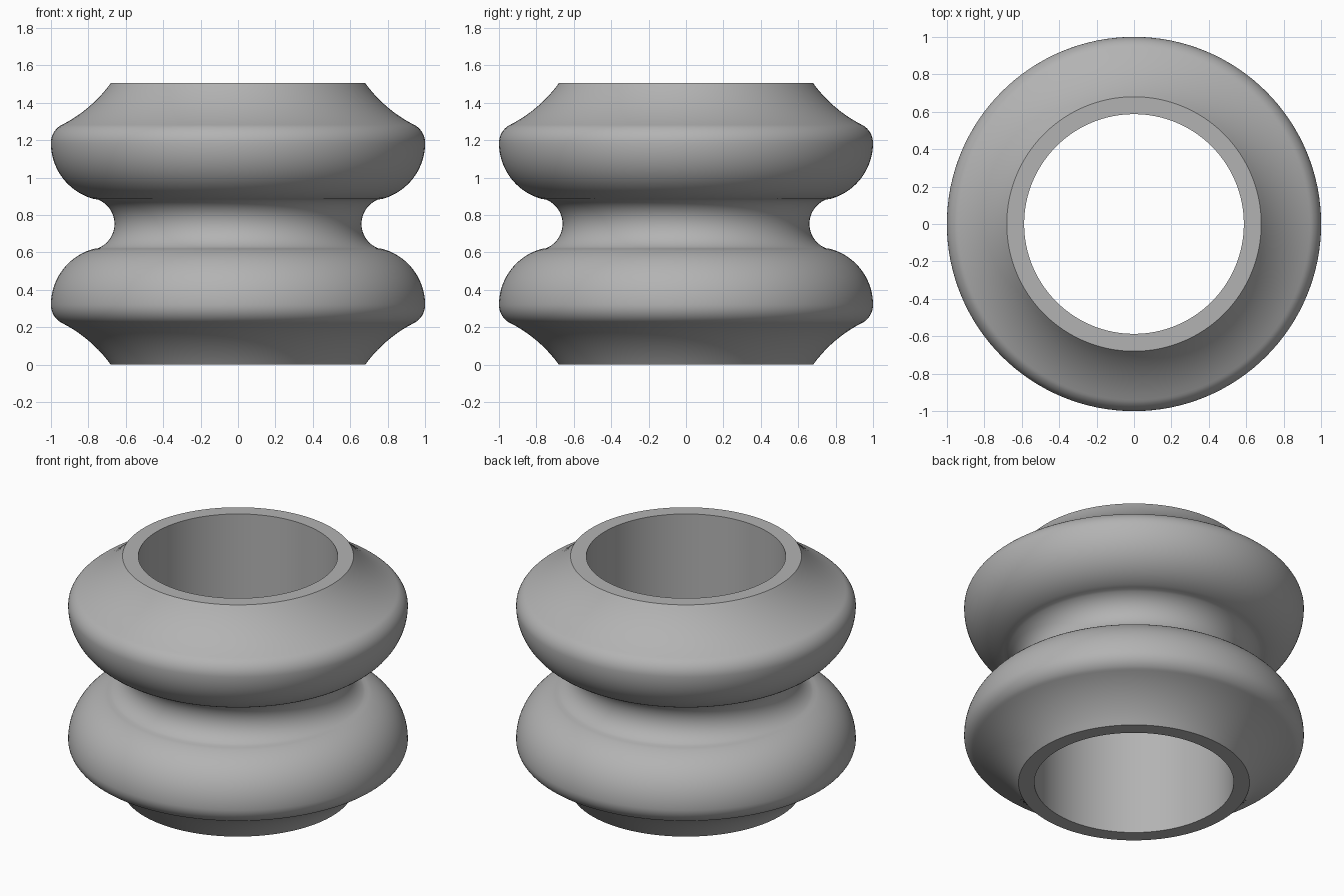
import bpy, bmesh, math

if "Cube" in bpy.data.objects:
    bpy.data.objects.remove(bpy.data.objects["Cube"])

HEIGHT = 1.505
MID = HEIGHT / 2
BORE = 0.587
SEGMENTS = 128


def arc(cx, cz, r, start, end, n):
    """Points on an arc in the radius/height plane, angles in degrees."""
    pts = []
    for i in range(n + 1):
        a = math.radians(start + (end - start) * i / n)
        pts.append((cx + r * math.cos(a), cz + r * math.sin(a)))
    return pts


# Lower half of the outer profile: flared foot, tight shoulder, round bulge, groove
lower = [(0.68, 0.0)]
lower += arc(1.271, -0.428, 0.73, 144.1, 117, 10)[1:]
lower += arc(0.89, 0.32, 0.11, -63, 0, 10)[1:]
lower += arc(0.69, 0.32, 0.31, 0, 75, 18)[1:]
lower += arc(0.80, MID, 0.14, 255, 180, 12)[1:]

# Mirror to the upper half, then close the section along the straight bore
upper = [(r, HEIGHT - z) for r, z in reversed(lower[:-1])]
profile = lower + upper + [(BORE, HEIGHT), (BORE, 0.0)]

# Revolve the closed section into a ring
bm = bmesh.new()
rings = []
for i in range(SEGMENTS):
    a = 2 * math.pi * i / SEGMENTS
    rings.append([bm.verts.new((r * math.cos(a), r * math.sin(a), z)) for r, z in profile])
n = len(profile)
for i in range(SEGMENTS):
    a, b = rings[i], rings[(i + 1) % SEGMENTS]
    for j in range(n):
        k = (j + 1) % n
        bm.faces.new((a[j], b[j], b[k], a[k]))
bmesh.ops.recalc_face_normals(bm, faces=bm.faces)
mesh = bpy.data.meshes.new("bellows_sleeve")
bm.to_mesh(mesh)
bm.free()

sleeve = bpy.data.objects.new("bellows_sleeve", mesh)
bpy.context.collection.objects.link(sleeve)

# Plain grey finish
grey = bpy.data.materials.new("mid_grey")
grey.diffuse_color = (0.45, 0.45, 0.45, 1.0)
grey.use_nodes = True
grey.node_tree.nodes["Principled BSDF"].inputs["Base Color"].default_value = grey.diffuse_color
mesh.materials.append(grey)

# Smooth curves, crisp end rims
bpy.context.view_layer.objects.active = sleeve
sleeve.select_set(True)
bpy.ops.object.shade_smooth_by_angle(angle=math.radians(30))
